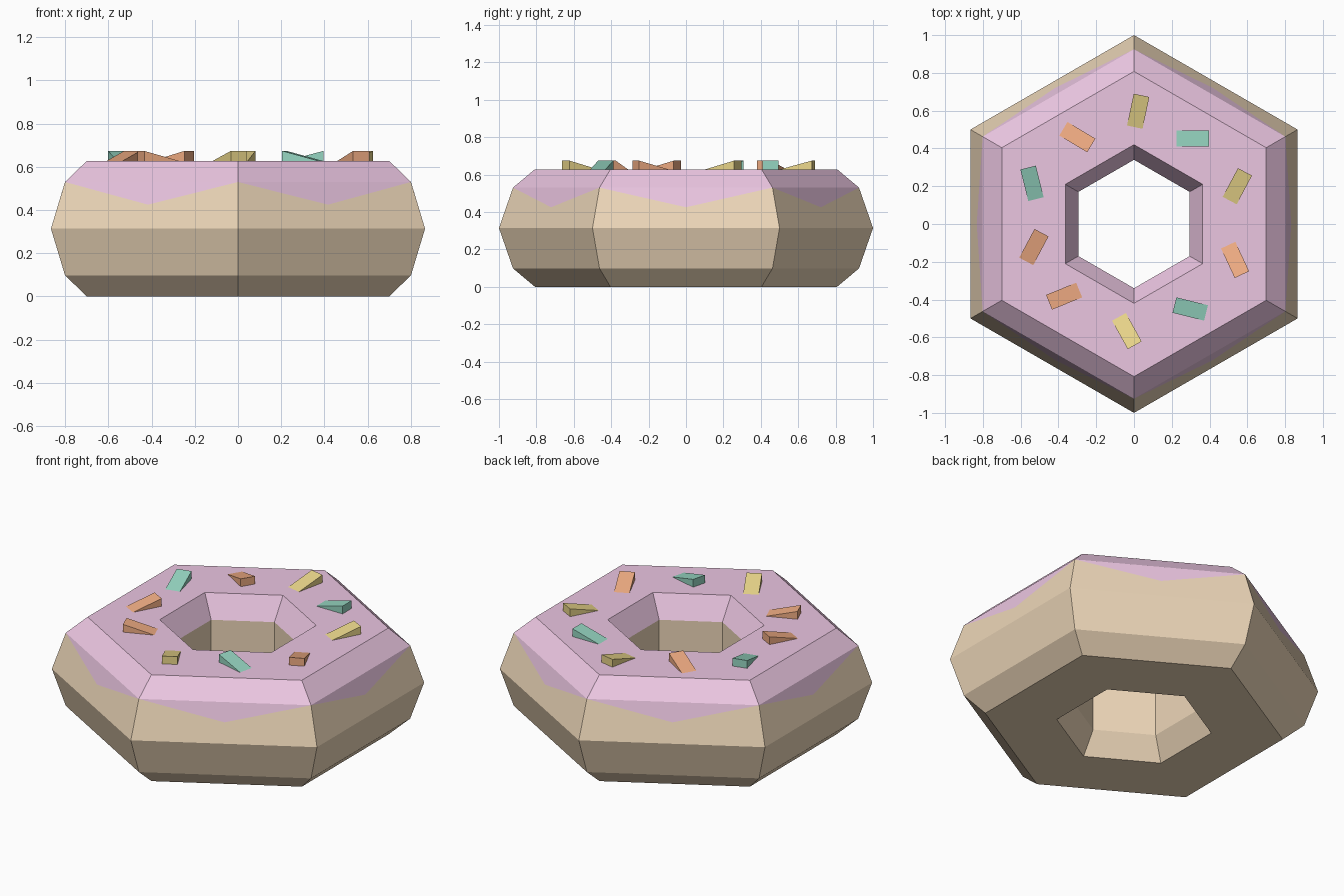
import bpy
from math import cos, sin, radians, pi

if "Cube" in bpy.data.objects:
    bpy.data.objects.remove(bpy.data.objects["Cube"])


def material(name, rgb):
    m = bpy.data.materials.new(name)
    m.diffuse_color = (*[c ** 2.2 for c in rgb], 1)
    m.use_nodes = True
    m.node_tree.nodes["Principled BSDF"].inputs["Base Color"].default_value = m.diffuse_color
    return m


def make(name, verts, faces, mat):
    me = bpy.data.meshes.new(name)
    me.from_pydata(verts, [], faces)
    me.materials.append(mat)
    me.update()
    ob = bpy.data.objects.new(name, me)
    bpy.context.collection.objects.link(ob)
    return ob


def swept_hex(name, profile, mat):
    """Sweep an open (radius, z) profile round six corners, normals outward."""
    n = len(profile)
    verts = []
    for k in range(6):
        a = pi / 2 + k * pi / 3
        verts += [(r * cos(a), r * sin(a), z) for r, z in profile]
    # midpoint of the icing drip on each side
    for k in range(6):
        a = pi / 2 + (k + 0.5) * pi / 3
        r = 0.9615 * cos(pi / 6)
        verts.append((r * cos(a), r * sin(a), 0.425))
    faces = []
    for k in range(6):
        c, d = k * n, (k + 1) % 6 * n
        for i in range(n - 1):
            face = [c + i, d + i, d + i + 1, c + i + 1]
            if profile[i + 1] == EDGE:          # dough notched by the drip
                face.insert(3, 6 * n + k)
            faces.append(face)
        if profile[0] == EDGE:                  # triangular icing drip
            faces.append([c, 6 * n + k, d])
    return make(name, verts, faces, mat)


EDGE = (0.925, 0.53)
dough = material("dough", (0.93, 0.84, 0.72))
pink = material("pink_icing", (0.92, 0.77, 0.88))
colours = {
    "gold": material("gold", (0.92, 0.84, 0.54)),
    "teal": material("teal", (0.58, 0.83, 0.75)),
    "orange": material("orange", (0.94, 0.67, 0.51)),
}

# Dough body: up the inner wall, under and out to the icing edge
swept_hex("dough_ring", [(0.34, 0.50), (0.34, 0.13), (0.42, 0), (0.808, 0),
                         (0.925, 0.098), (1.0, 0.314), EDGE], dough)

# Icing cap with a drip on each side
swept_hex("icing", [EDGE, (0.808, 0.628), (0.42, 0.628), (0.34, 0.50)], pink)

# Wedge sprinkles: x, y, direction of the raised end, colour
sprinkles = [
    (0.022, 0.597, 78, "gold"), (0.31, 0.452, 0, "teal"),
    (0.547, 0.20, 62, "gold"), (0.535, -0.19, -65, "orange"),
    (0.298, -0.45, 166, "teal"), (-0.038, -0.567, -61, "gold"),
    (-0.37, -0.382, 202, "orange"), (-0.53, -0.122, 62, "orange"),
    (-0.54, 0.215, 104, "teal"), (-0.30, 0.46, -31, "orange"),
]
L, W, H = 0.086, 0.042, 0.046
wedge = [(-L, -W, 0), (L, -W, 0), (L, W, 0), (-L, W, 0), (L, -W, H), (L, W, H)]
wedge_faces = [(0, 3, 2, 1), (1, 2, 5, 4), (0, 4, 5, 3), (0, 1, 4), (2, 3, 5)]
for i, (x, y, ang, col) in enumerate(sprinkles, 1):
    ob = make(f"sprinkle_{i}", wedge, wedge_faces, colours[col])
    ob.location = (x, y, 0.628)
    ob.rotation_euler.z = radians(ang)
